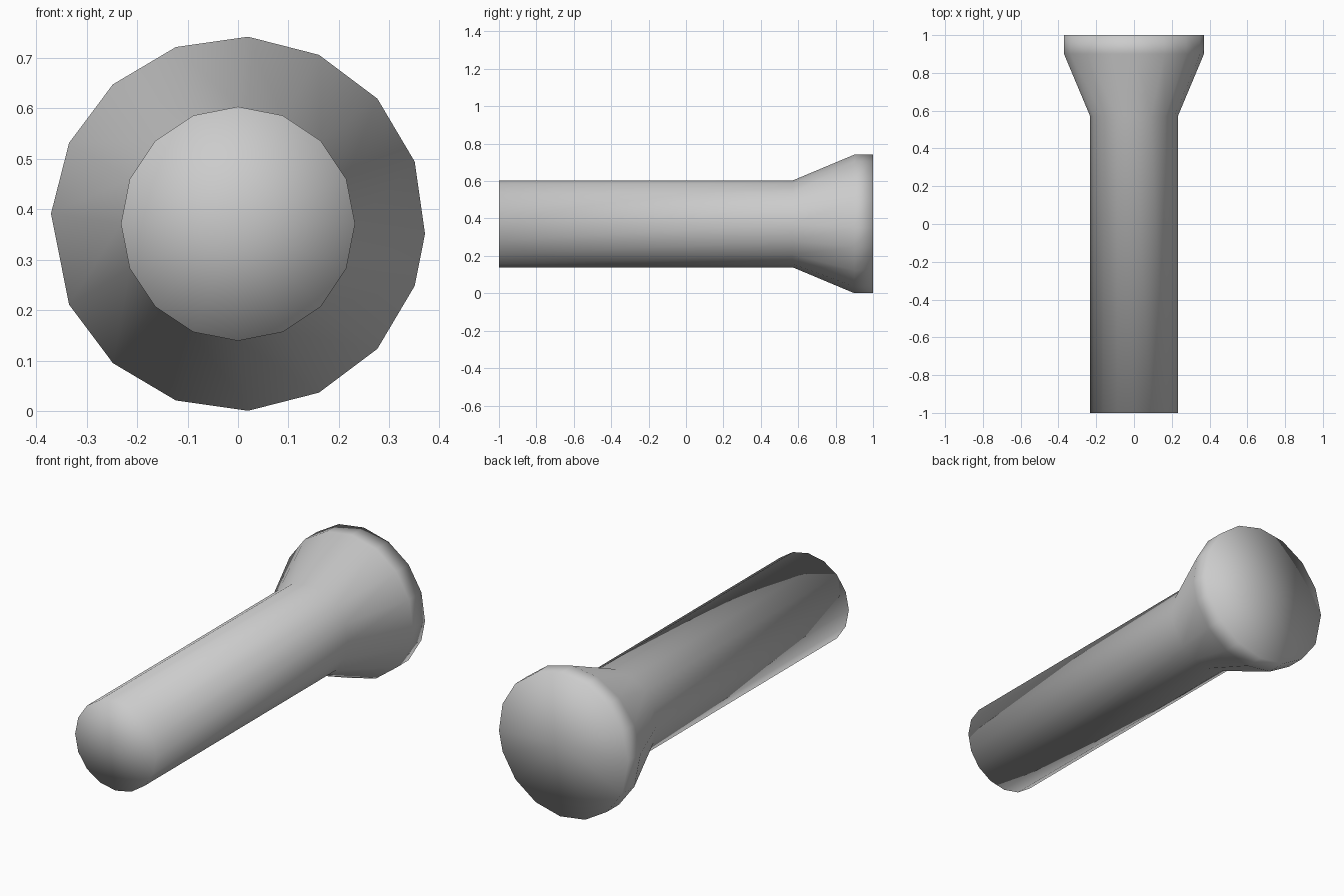
import bpy, bmesh
from math import sin, cos, radians

cube = bpy.data.objects.get("Cube")
if cube:
    bpy.data.objects.remove(cube, do_unlink=True)

SIDES = 16
CENTRE_Z = 0.371
SHAFT_R, HEAD_R = 0.232, 0.371
HEAD_TWIST = 3.1  # degrees, opposite ways on the upper and lower half

grey = bpy.data.materials.new("grey")
grey.use_nodes = True
colour = (0.6, 0.6, 0.6, 1)
grey.diffuse_color = colour
grey.node_tree.nodes["Principled BSDF"].inputs["Base Color"].default_value = colour

bm = bmesh.new()


def ring(y, radius, twist=0):
    """Ring of vertices around the y axis, counter-clockwise from the front."""
    verts = []
    for k in range(1 - SIDES // 2, SIDES // 2 + 1):
        a = radians(k * 360 / SIDES + (twist if k < 0 else -twist))
        verts.append(bm.verts.new((radius * cos(a), y, CENTRE_Z + radius * sin(a))))
    return verts


def cap(verts, y):
    """Flat end made as a fan round a centre point."""
    middle = bm.verts.new((0, y, CENTRE_Z))
    for i in range(SIDES):
        bm.faces.new((verts[i], verts[(i + 1) % SIDES], middle))


# Shaft, flare and rim of the head
rings = [ring(-1, SHAFT_R), ring(0.57, SHAFT_R),
         ring(0.9, HEAD_R, HEAD_TWIST), ring(1, HEAD_R, HEAD_TWIST)]
for a, b in zip(rings, rings[1:]):
    for i in range(SIDES):
        j = (i + 1) % SIDES
        bm.faces.new((a[i], b[i], b[j], a[j]))

# Flat ends
cap(rings[0], -1)
cap(rings[-1], 1)
bmesh.ops.recalc_face_normals(bm, faces=bm.faces)
for face in bm.faces:
    face.smooth = True

mesh = bpy.data.meshes.new("flared_pin")
bm.to_mesh(mesh)
bm.free()
mesh.materials.append(grey)
pin = bpy.data.objects.new("flared_pin", mesh)
bpy.context.collection.objects.link(pin)
